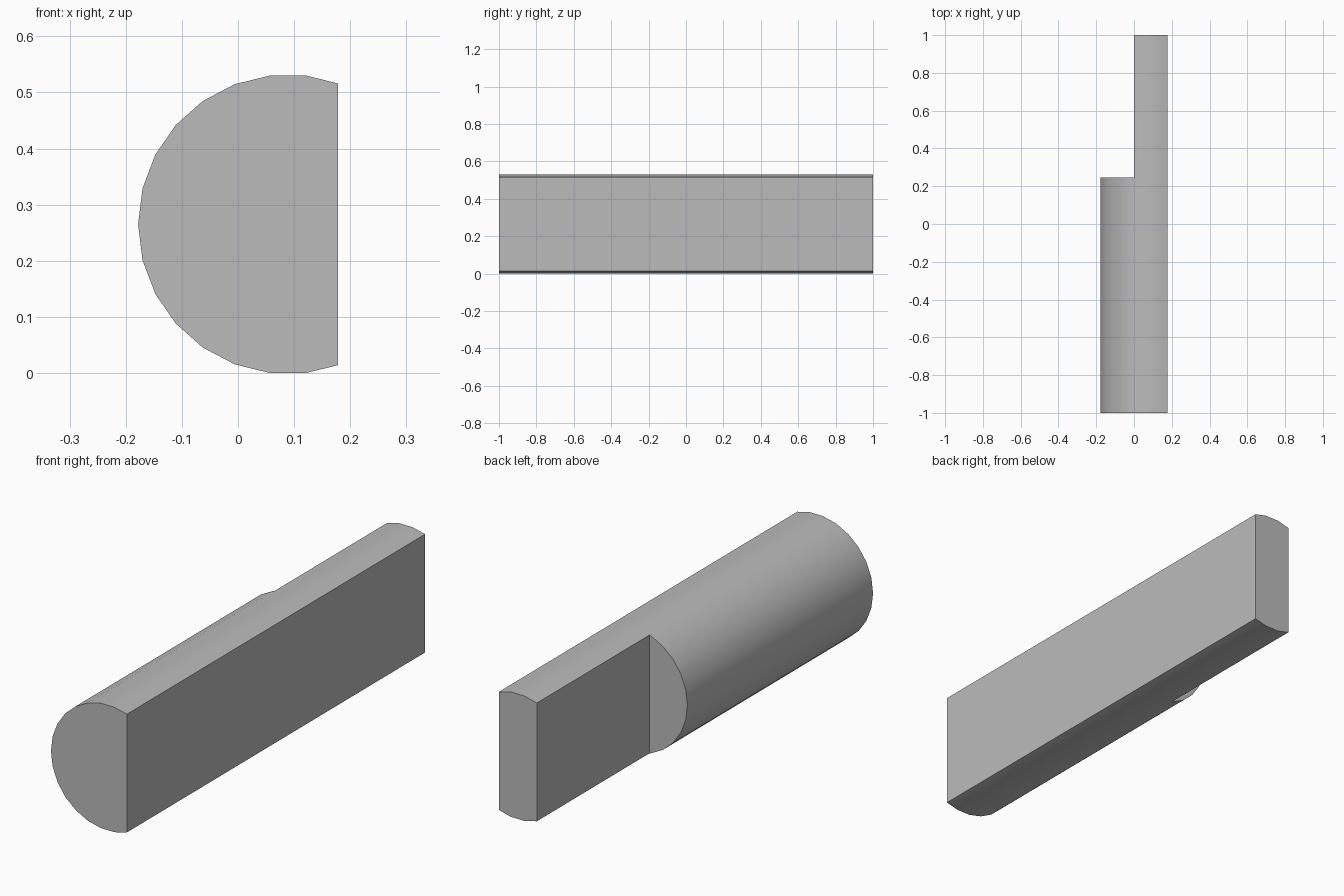
import bpy
import bmesh
from math import cos, sin, tau, radians
from mathutils import Matrix, Vector

cube = bpy.data.objects.get("Cube")
if cube:
    bpy.data.objects.remove(cube, do_unlink=True)

RADIUS, SIDES = 0.267, 26
CENTRE_X, CENTRE_Z = 0.089, 0.265
FLAT_X = 0.178      # long flat side
STEP_Y = 0.245      # where the notch begins

grey = bpy.data.materials.new("plain grey")
grey.use_nodes = True
colour = (0.5, 0.5, 0.5, 1)
grey.diffuse_color = colour
grey.node_tree.nodes["Principled BSDF"].inputs["Base Color"].default_value = colour


def make_object(name, bm):
    bmesh.ops.recalc_face_normals(bm, faces=bm.faces)
    mesh = bpy.data.meshes.new(name)
    bm.to_mesh(mesh)
    bm.free()
    mesh.materials.append(grey)
    obj = bpy.data.objects.new(name, mesh)
    bpy.context.collection.objects.link(obj)
    return obj


# Round bar along y, with one side sliced flat
bm = bmesh.new()
ring = [bm.verts.new((CENTRE_X - RADIUS * cos(tau * i / SIDES), -1,
                      CENTRE_Z + RADIUS * sin(tau * i / SIDES)))
        for i in range(SIDES)]
cap = bm.faces.new(ring)
extruded = bmesh.ops.extrude_face_region(bm, geom=[cap], use_keep_orig=True)
moved = [g for g in extruded["geom"] if isinstance(g, bmesh.types.BMVert)]
bmesh.ops.translate(bm, verts=moved, vec=(0, 2, 0))
bmesh.ops.bisect_plane(bm, geom=bm.verts[:] + bm.edges[:] + bm.faces[:],
                       plane_co=(FLAT_X, 0, 0), plane_no=(1, 0, 0),
                       clear_outer=True)
bmesh.ops.holes_fill(bm, edges=[e for e in bm.edges if e.is_boundary])
bar = make_object("notched_bar", bm)

# Block that removes the rear half of the rounded side
bm = bmesh.new()
bmesh.ops.create_cube(bm, size=1, matrix=Matrix.LocRotScale(
    Vector((-0.5, STEP_Y + 0.5, CENTRE_Z)), None, Vector((1, 1, 1))))
cutter = make_object("notch_cutter", bm)
cutter.hide_render = True

notch = bar.modifiers.new("notch", 'BOOLEAN')
notch.operation = 'DIFFERENCE'
notch.solver = 'EXACT'
notch.object = cutter

# Apply the notch, then smooth the round surface only
bpy.ops.object.select_all(action='DESELECT')
bpy.context.view_layer.objects.active = bar
bar.select_set(True)
bpy.ops.object.modifier_apply(modifier=notch.name)
bpy.data.objects.remove(cutter, do_unlink=True)
bpy.ops.object.shade_smooth_by_angle(angle=radians(30))
